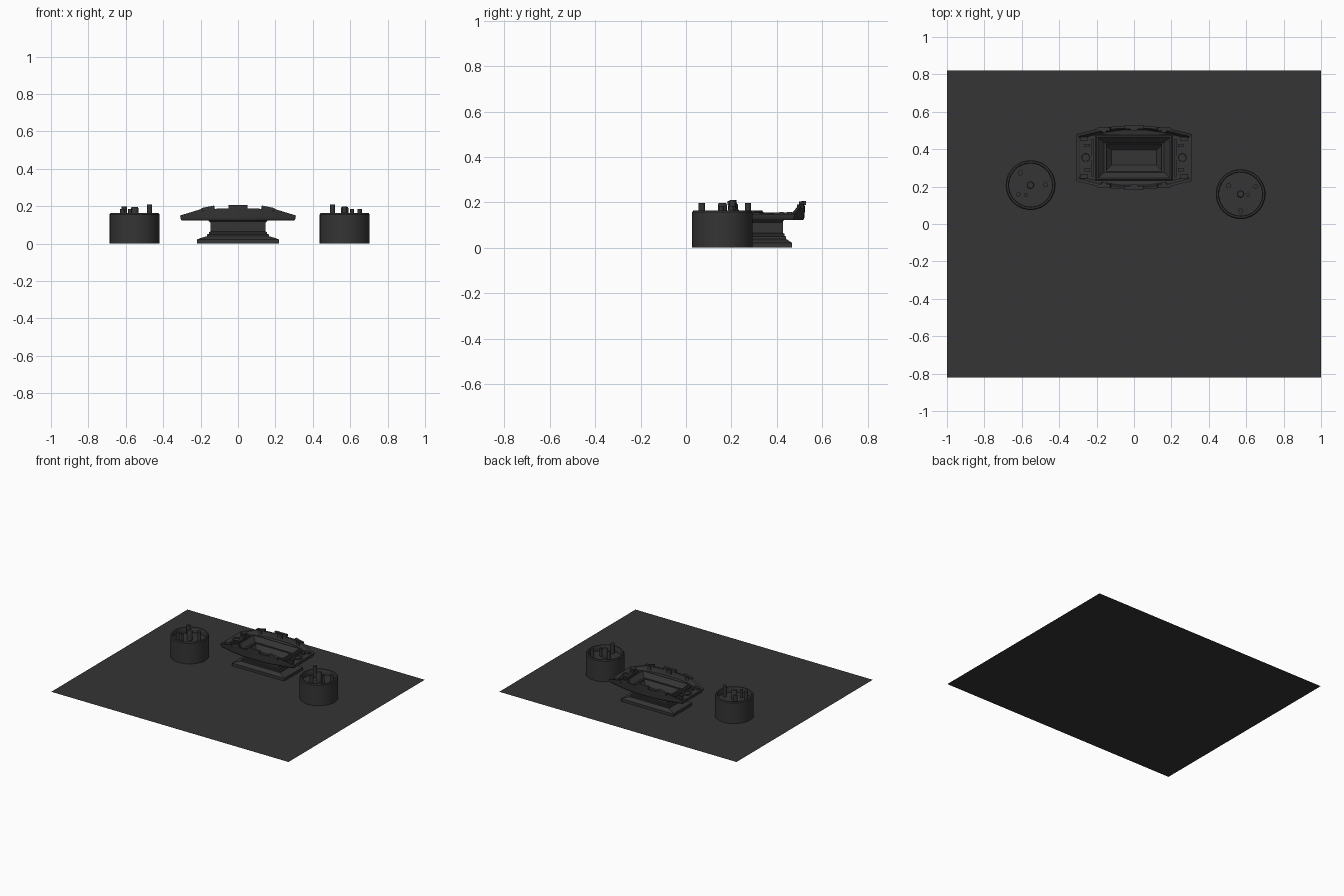
import bpy, bmesh, math
from mathutils import Vector

cube = bpy.data.objects.get("Cube")
if cube:
    bpy.data.objects.remove(cube)

mat = bpy.data.materials.new("dark_grey")
mat.use_nodes = True
colour = (0.035, 0.035, 0.035, 1)
mat.diffuse_color = colour
mat.node_tree.nodes["Principled BSDF"].inputs["Base Color"].default_value = colour

CY = 0.355  # centre line of the tray assembly


def finish(name, bm, smooth=False, recalc=True):
    if recalc:
        bmesh.ops.recalc_face_normals(bm, faces=bm.faces)
    mesh = bpy.data.meshes.new(name)
    bm.to_mesh(mesh)
    bm.free()
    mesh.materials.append(mat)
    ob = bpy.data.objects.new(name, mesh)
    bpy.context.collection.objects.link(ob)
    if smooth:
        bpy.ops.object.select_all(action='DESELECT')
        ob.select_set(True)
        bpy.context.view_layer.objects.active = ob
        bpy.ops.object.shade_smooth_by_angle(angle=math.radians(35))
    return ob


def loft(name, rings, smooth=False):
    """Skin a list of equal-length closed rings and cap both ends."""
    bm = bmesh.new()
    loops = [[bm.verts.new(p) for p in ring] for ring in rings]
    n = len(loops[0])
    for a, b in zip(loops, loops[1:]):
        for i in range(n):
            j = (i + 1) % n
            bm.faces.new((a[i], a[j], b[j], b[i]))
    bm.faces.new(loops[0])
    bm.faces.new(loops[-1])
    return finish(name, bm, smooth)


def circle(x, y, r, z, n=48):
    return [(x + r * math.cos(2 * math.pi * i / n),
             y + r * math.sin(2 * math.pi * i / n), z) for i in range(n)]


def turned(name, x, y, profile, n=48):
    return loft(name, [circle(x, y, r, z, n) for r, z in profile], True)


def box(name, centre, size, rot_y=0):
    bm = bmesh.new()
    bmesh.ops.create_cube(bm, size=1)
    bmesh.ops.scale(bm, vec=size, verts=bm.verts)
    ob = finish(name, bm)
    ob.location = centre
    ob.rotation_euler.y = rot_y
    return ob


def mirrored(quarter):
    """Full outline from quarter points (x, y, z), first on y=0, last on x=0."""
    half = quarter + [(-x, y, z) for x, y, z in quarter[-2::-1]]
    full = half + [(x, -y, z) for x, y, z in half[-2:0:-1]]
    return [(x, y + CY, z) for x, y, z in full]


def rect(hx, hy, z):
    """Rectangle outline with the same point count as the tray rim."""
    return mirrored([(hx, 0, z), (hx, hy, z), (hx * 0.65, hy, z),
                     (hx * 0.35, hy, z), (0, hy, z)])


def rim(inset, heights):
    pts = [(0.31, 0), (0.31, 0.125), (0.2, 0.152), (0.1, 0.168), (0, 0.17)]
    return mirrored([(max(x - inset, 0) if x else 0, max(y - inset, 0), z)
                     for (x, y), z in zip(pts, heights)])


# Ground sheet
bm = bmesh.new()
bmesh.ops.create_grid(bm, x_segments=1, y_segments=1, size=1)
bmesh.ops.scale(bm, vec=(1, 0.82, 1), verts=bm.verts)
finish("ground_sheet", bm, recalc=False)

# Stepped foot and neck
loft("foot_and_neck", [
    rect(0.22, 0.112, 0.001), rect(0.22, 0.112, 0.022), rect(0.2, 0.1, 0.03),
    rect(0.165, 0.085, 0.04), rect(0.165, 0.085, 0.05), rect(0.155, 0.08, 0.052),
    rect(0.155, 0.08, 0.062), rect(0.147, 0.073, 0.065), rect(0.147, 0.073, 0.08)])

# Tray with raised long sides and a funnel-shaped well
top = [0.15, 0.15, 0.184, 0.187, 0.187]
loft("tray", [
    rect(0.147, 0.073, 0.075), rect(0.147, 0.073, 0.125),
    rim(0.008, [0.123] * 5), rim(0.003, [0.135] * 5), rim(0, top), rim(0.012, top),
    rim(0.022, [0.146, 0.146, 0.152, 0.152, 0.152]),
    rect(0.205, 0.122, 0.148), rect(0.2, 0.117, 0.156), rect(0.193, 0.11, 0.156),
    rect(0.12, 0.04, 0.085)])

# Clips along both raised sides
for side, sy in (("front", -1), ("back", 1)):
    for label, x, w, z in (("right", -0.16, 0.07, 0.188),
                           ("middle", 0, 0.1, 0.197),
                           ("left", 0.16, 0.07, 0.188)):
        y = CY + sy * (0.163 if x == 0 else 0.152)
        tilt = 0.2 * (x > 0) - 0.2 * (x < 0)
        box(f"{side}_{label}_clip", (x, y, z), (w, 0.02, 0.018), tilt)
        box(f"{side}_{label}_clip_stem", (x, y - sy * 0.008, z - 0.012),
            (w * 0.4, 0.02, 0.03))

# Fittings on the two end decks
for side, sx in (("right", -1), ("left", 1)):
    turned(f"{side}_deck_boss", sx * 0.258, CY,
           [(0.032, 0.14), (0.032, 0.153), (0.022, 0.153), (0.02, 0.148)], 24)
    box(f"{side}_deck_bar", (sx * 0.222, CY, 0.15), (0.012, 0.2, 0.012))
    for end, sy in (("front", -1), ("back", 1)):
        box(f"{side}_{end}_latch", (sx * 0.268, CY + sy * 0.1, 0.15),
            (0.04, 0.022, 0.016))
        box(f"{side}_{end}_tab", (sx * 0.25, CY + sy * 0.065, 0.15),
            (0.03, 0.018, 0.014))

# Open drums with pegs: (dx, dy, radius, top)
drums = {
    "right": (-0.553, 0.208, [(0.08, 0.002, 0.013, 0.21), (-0.055, 0.065, 0.014, 0.198),
                              (-0.065, -0.05, 0.012, 0.185), (-0.025, -0.053, 0.01, 0.185)]),
    "left": (0.57, 0.16, [(-0.065, 0.045, 0.013, 0.21), (0.08, 0.04, 0.012, 0.185),
                          (0.0, -0.09, 0.014, 0.198), (0.04, -0.005, 0.01, 0.185)]),
}
for side, (x, y, pegs) in drums.items():
    turned(f"{side}_drum", x, y, [
        (0.133, 0.001), (0.133, 0.157), (0.128, 0.164), (0.119, 0.164),
        (0.115, 0.158), (0.115, 0.125)])
    turned(f"{side}_centre_peg", x, y,
           [(0.02, 0.12), (0.02, 0.19), (0.016, 0.197)], 20)
    for i, (dx, dy, r, z) in enumerate(pegs):
        turned(f"{side}_peg_{i + 1}", x + dx, y + dy, [(r, 0.12), (r, z)], 16)
